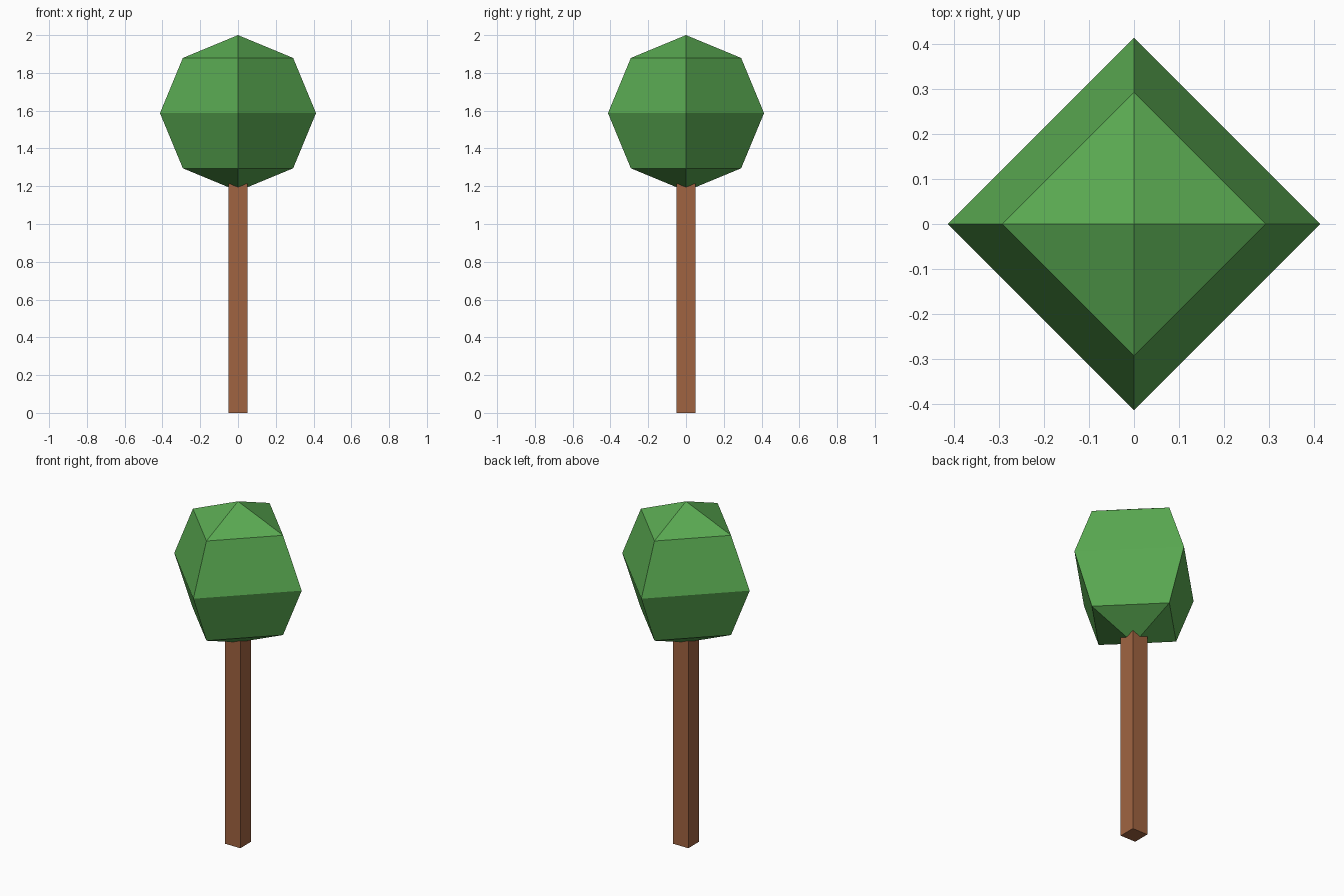
import bpy

if "Cube" in bpy.data.objects:
    bpy.data.objects.remove(bpy.data.objects["Cube"])


def make_material(name, rgb):
    mat = bpy.data.materials.new(name)
    mat.diffuse_color = (*rgb, 1.0)
    mat.use_nodes = True
    mat.node_tree.nodes["Principled BSDF"].inputs["Base Color"].default_value = mat.diffuse_color
    return mat


def finish(name, mat):
    obj = bpy.context.object
    obj.name = name
    obj.data.name = name
    obj.data.materials.append(mat)
    bpy.ops.object.transform_apply(location=False, rotation=False, scale=True)
    bpy.ops.object.shade_flat()
    return obj


leaf_green = make_material("leaf green", (0.102, 0.402, 0.084))
bark_brown = make_material("bark brown", (0.352, 0.127, 0.053))

RADIUS = 0.413
CROWN_Z = 2.0 - RADIUS
TRUNK_WIDTH = 0.1
TRUNK_TOP = 1.25  # ends hidden inside the crown

# Crown: faceted ball with four sides and four bands, corners on the axes
bpy.ops.mesh.primitive_uv_sphere_add(
    segments=4, ring_count=4, radius=RADIUS, location=(0, 0, CROWN_Z))
finish("crown", leaf_green)

# Trunk: square post
bpy.ops.mesh.primitive_cube_add(size=1, location=(0, 0, TRUNK_TOP / 2))
bpy.context.object.scale = (TRUNK_WIDTH, TRUNK_WIDTH, TRUNK_TOP)
finish("trunk", bark_brown)
